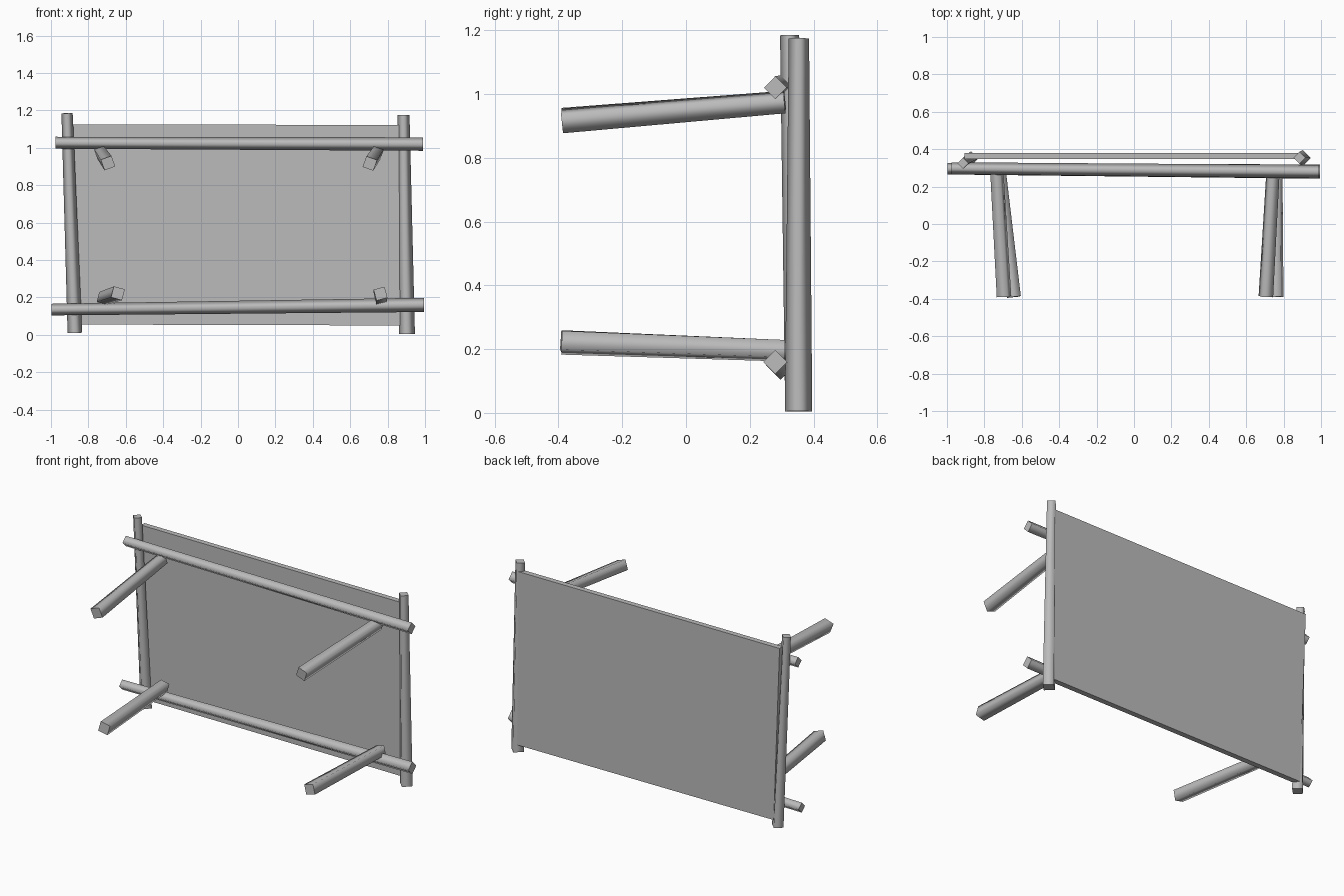
import bpy, bmesh, math
from mathutils import Vector

cube = bpy.data.objects.get("Cube")
if cube:
    bpy.data.objects.remove(cube, do_unlink=True)

grey = bpy.data.materials.new("plain grey")
grey.use_nodes = True
colour = (0.5, 0.5, 0.5, 1)
grey.diffuse_color = colour
grey.node_tree.nodes["Principled BSDF"].inputs["Base Color"].default_value = colour


def finish(name, bm):
    bmesh.ops.recalc_face_normals(bm, faces=bm.faces)
    mesh = bpy.data.meshes.new(name)
    bm.to_mesh(mesh)
    bm.free()
    mesh.materials.append(grey)
    obj = bpy.data.objects.new(name, mesh)
    bpy.context.collection.objects.link(obj)
    return obj


def pole(name, start, end, r_start, r_end, side, turn=0):
    """Four-sided tapered pole; side is the direction of its first corner."""
    start, end = Vector(start), Vector(end)
    axis = (end - start).normalized()
    u = Vector(side)
    u = (u - axis * u.dot(axis)).normalized()
    v = axis.cross(u)
    bm = bmesh.new()
    rings = []
    for centre, r in ((start, r_start), (end, r_end)):
        ring = []
        for i in range(4):
            a = math.radians(90 * i + turn)
            ring.append(bm.verts.new(centre + r * (u * math.cos(a) + v * math.sin(a))))
        rings.append(ring)
    # Soft sides with flat, crisp ends
    for i in range(4):
        j = (i + 1) % 4
        face = bm.faces.new((rings[0][i], rings[0][j], rings[1][j], rings[1][i]))
        face.smooth = True
    for ring in rings:
        cap = bm.faces.new(ring)
        for edge in cap.edges:
            edge.smooth = False
    return finish(name, bm)


X, Z = (1, 0, 0), (0, 0, 1)

# Upright side posts
pole("right_post", (-0.872, 0.350, 0.01), (-0.914, 0.325, 1.185), 0.039, 0.030, X)
pole("left_post", (0.903, 0.353, 0.005), (0.885, 0.354, 1.175), 0.043, 0.032, X)

# Cross rails
pole("upper_rail", (-0.975, 0.298, 1.027), (0.99, 0.28, 1.02), 0.032, 0.036, Z)
pole("lower_rail", (-0.998, 0.296, 0.135), (0.995, 0.28, 0.160), 0.031, 0.038, Z)

# Legs reaching forward from the rails
legs = {
    "upper_right_leg": ((-0.735, 0.31, 0.975), (-0.695, -0.388, 0.918), 65),
    "upper_left_leg": ((0.745, 0.31, 0.975), (0.705, -0.388, 0.916), 25),
    "lower_right_leg": ((-0.722, 0.31, 0.195), (-0.642, -0.39, 0.222), 30),
    "lower_left_leg": ((0.760, 0.31, 0.195), (0.762, -0.39, 0.220), 60),
}
for name, (back, front, turn) in legs.items():
    pole(name, back, front, 0.039, 0.043, Z, turn)

# Large flat panel, its side edges following the leaning posts
bm = bmesh.new()
outline = [(-0.865, 0.055), (0.90, 0.05), (0.885, 1.122), (-0.905, 1.125)]
front = [bm.verts.new((x, 0.347, z)) for x, z in outline]
back = [bm.verts.new((x, 0.38, z)) for x, z in outline]
bm.faces.new(front)
bm.faces.new(back)
for i in range(4):
    j = (i + 1) % 4
    bm.faces.new((front[i], front[j], back[j], back[i]))
finish("panel", bm)
